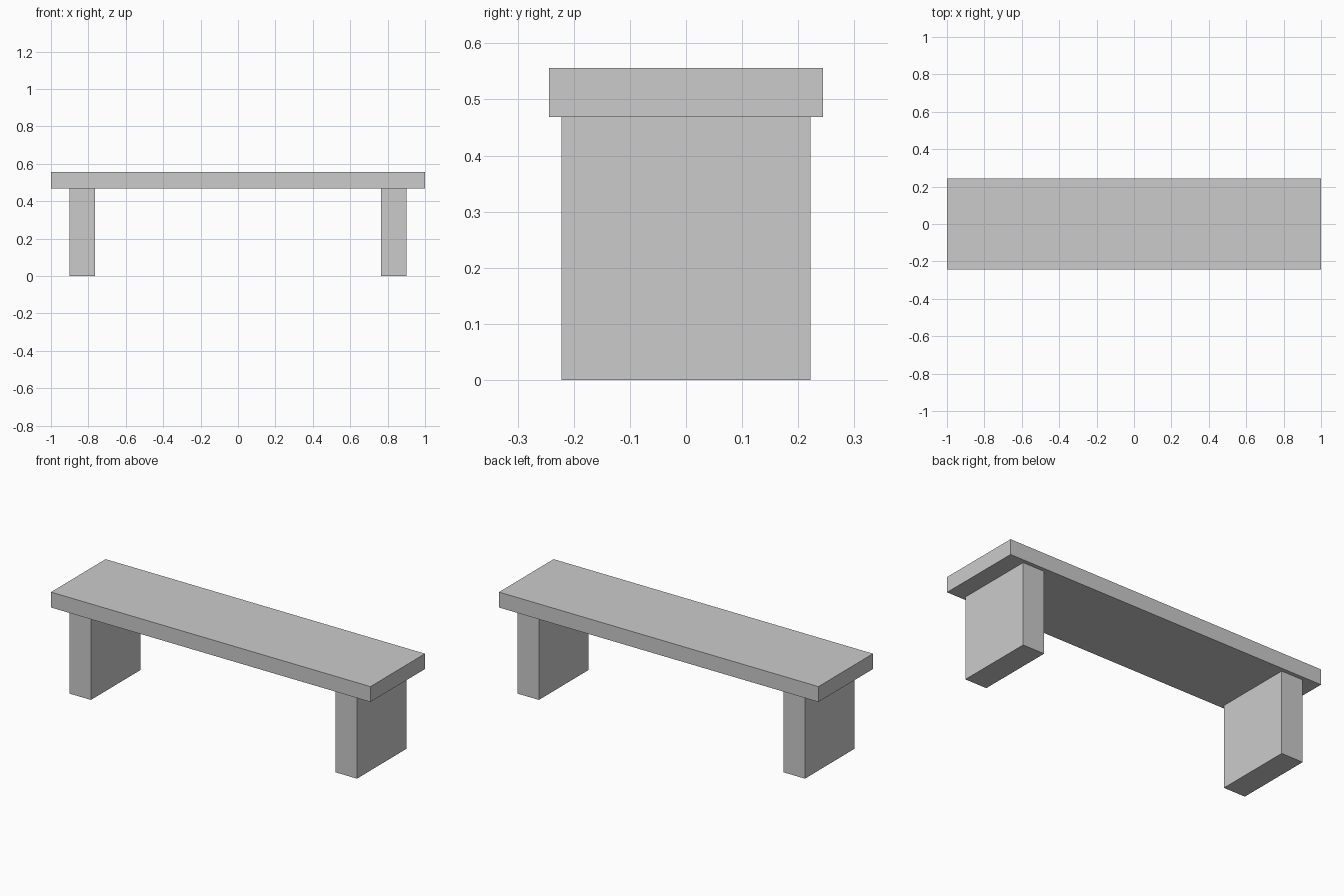
import bpy
import bmesh
from mathutils import Matrix, Vector

cube = bpy.data.objects.get("Cube")
if cube:
    bpy.data.objects.remove(cube, do_unlink=True)

# Pale grey stone
stone = bpy.data.materials.new("pale_grey_stone")
stone.use_nodes = True
colour = (0.6, 0.6, 0.6, 1)
stone.diffuse_color = colour
stone.node_tree.nodes["Principled BSDF"].inputs["Base Color"].default_value = colour


def slab(name, centre, size):
    """Add a flat-faced box with the given centre and full size."""
    bm = bmesh.new()
    place = Matrix.Translation(centre) @ Matrix.Diagonal(Vector(size).to_4d())
    bmesh.ops.create_cube(bm, size=1, matrix=place)
    mesh = bpy.data.meshes.new(name)
    bm.to_mesh(mesh)
    bm.free()
    mesh.materials.append(stone)
    obj = bpy.data.objects.new(name, mesh)
    bpy.context.collection.objects.link(obj)
    return obj


LEG_HEIGHT = 0.469
SEAT_THICKNESS = 0.087

# Seat resting on the two legs
slab("seat", (0, 0, LEG_HEIGHT + SEAT_THICKNESS / 2), (2, 0.488, SEAT_THICKNESS))

# Slab legs, set in from each end
for side, sign in (("left", 1), ("right", -1)):
    slab(side + "_leg", (sign * 0.833, 0, LEG_HEIGHT / 2), (0.135, 0.444, LEG_HEIGHT))
